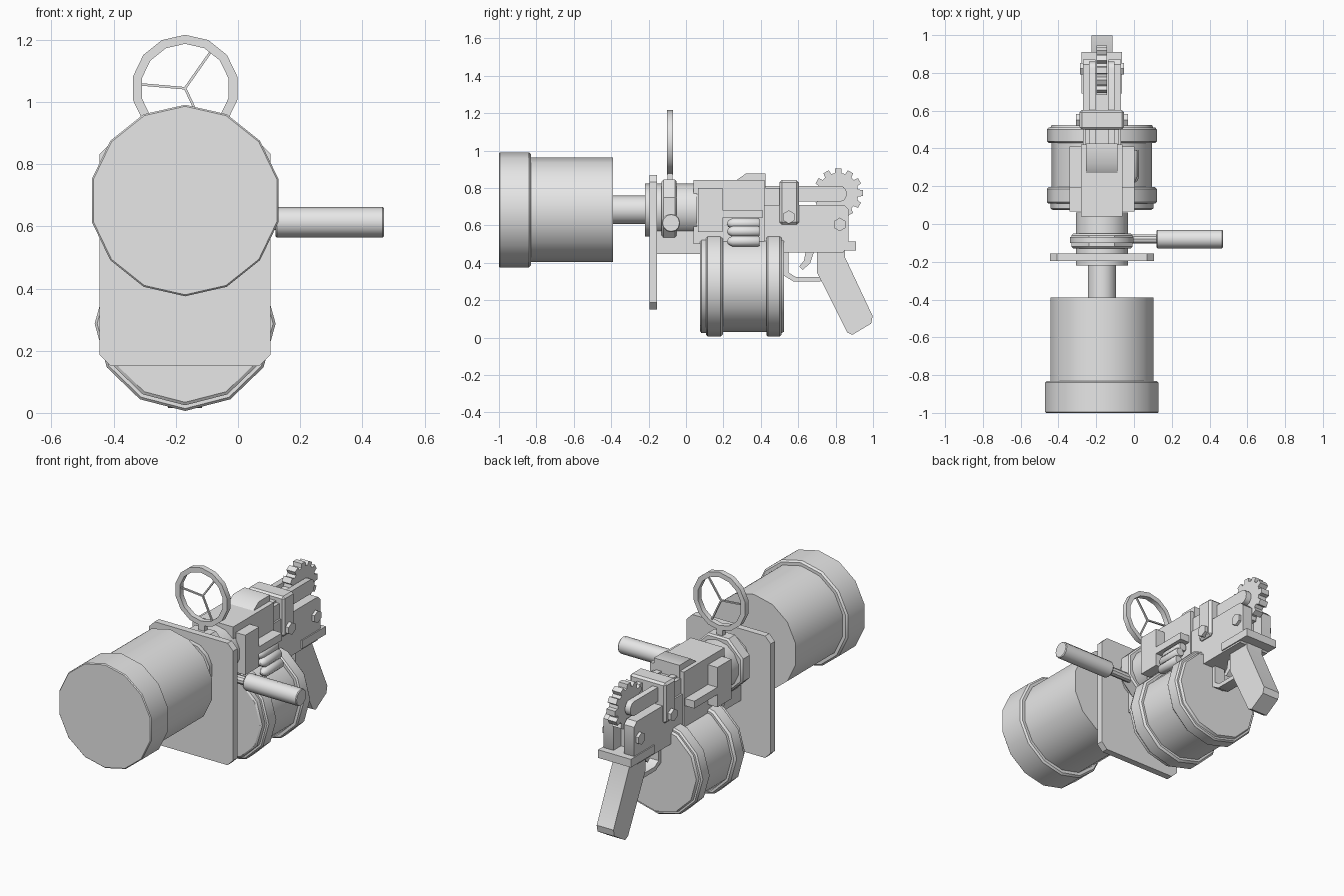
import bpy, bmesh, math
from mathutils import Matrix, Vector

if "Cube" in bpy.data.objects:
    bpy.data.objects.remove(bpy.data.objects["Cube"])

CX, CZ = -0.17, 0.683          # main barrel axis
gray = bpy.data.materials.new("light_gray")
gray.diffuse_color = (0.8, 0.8, 0.8, 1)
gray.use_nodes = True
gray.node_tree.nodes["Principled BSDF"].inputs["Base Color"].default_value = gray.diffuse_color


def finish(name, bm):
    bmesh.ops.recalc_face_normals(bm, faces=bm.faces[:])
    me = bpy.data.meshes.new(name)
    bm.to_mesh(me)
    bm.free()
    me.materials.append(gray)
    for p in me.polygons:
        p.use_smooth = True
    me.set_sharp_from_angle(angle=math.radians(35))
    ob = bpy.data.objects.new(name, me)
    bpy.context.collection.objects.link(ob)
    return ob


def box(name, x, y, z, bevel=0):
    bm = bmesh.new()
    bmesh.ops.create_cube(bm, size=1)
    for v in bm.verts:
        v.co = [(a[0] + a[1]) / 2 + c * (a[1] - a[0]) for a, c in zip((x, y, z), v.co)]
    if bevel:
        bmesh.ops.bevel(bm, geom=bm.edges[:], offset=bevel, segments=1, affect='EDGES')
    return finish(name, bm)


def lathe(name, prof, n, axis='Y', at=(CX, 0, CZ), squash=1.0, turn=0.0):
    """Revolve (position, radius) pairs about an axis, with capped ends."""
    bm = bmesh.new()
    rings = []
    for t, r in prof:
        ring = []
        for i in range(n):
            a = 2 * math.pi * i / n + turn
            s, c = r * math.sin(a), r * math.cos(a) * squash
            co = (s, t, c) if axis == 'Y' else (t, s, c)
            ring.append(bm.verts.new(Vector(co) + Vector(at)))
        rings.append(ring)
    for p, q in zip(rings, rings[1:]):
        for i in range(n):
            j = (i + 1) % n
            bm.faces.new((p[i], p[j], q[j], q[i]))
    bm.faces.new(rings[0])
    bm.faces.new(rings[-1])
    return finish(name, bm)


def prism(name, pts, lo, hi, axis='X'):
    """Extrude an outline: (y, z) along X, or (x, z) along Y."""
    bm = bmesh.new()
    co = [(lo, a, b) if axis == 'X' else (a, lo, b) for a, b in pts]
    f = bm.faces.new([bm.verts.new(c) for c in co])
    ext = bmesh.ops.extrude_face_region(bm, geom=[f])
    d = (hi - lo, 0, 0) if axis == 'X' else (0, hi - lo, 0)
    bmesh.ops.translate(bm, vec=d, verts=[v for v in ext["geom"] if isinstance(v, bmesh.types.BMVert)])
    return finish(name, bm)


# Front canister with its thicker rim, then the barrel
lathe("canister", [(-1, 0.303), (-0.995, 0.308), (-0.84, 0.308), (-0.83, 0.298),
                   (-0.83, 0.28), (-0.39, 0.28)], 14)
lathe("barrel", [(-0.4, 0.076), (-0.2, 0.076)], 14)
lathe("barrel_collar", [(-0.22, 0.141), (0.06, 0.141)], 14)

# Chamfered shield plate
x0, x1, z0, z1, c = -0.445, 0.105, 0.15, 0.87, 0.037
prism("shield_plate", [(x0 + c, z0), (x1 - c, z0), (x1, z0 + c), (x1, z1 - c),
                       (x1 - c, z1), (x0 + c, z1), (x0, z1 - c), (x0, z0 + c)],
      -0.195, -0.155, 'Y')

# Clamp ring around the collar
lathe("clamp_ring", [(-0.13, 0.165), (-0.12, 0.175), (-0.06, 0.175), (-0.05, 0.165)], 8,
      turn=math.pi / 8)

# Side handle
lathe("handle_rod", [(-0.04, 0.025), (0.13, 0.025)], 10, 'X', (0, -0.08, 0.613))
lathe("handle_grip", [(0.12, 0.045), (0.125, 0.049), (0.465, 0.049), (0.47, 0.045)], 12, 'X',
      (0, -0.08, 0.613))

# Ring sight: hoop, spokes, post
SZ, SY = 1.044, -0.085
bm = bmesh.new()
loops = []
for i in range(14):
    a = 2 * math.pi * i / 14
    loops.append([bm.verts.new((CX + r * math.sin(a), y, SZ + r * math.cos(a)))
                  for r, y in ((0.172, SY - 0.016), (0.172, SY + 0.016),
                               (0.143, SY + 0.016), (0.143, SY - 0.016))])
for i in range(14):
    p, q = loops[i], loops[(i + 1) % 14]
    for k in range(4):
        bm.faces.new((p[k], p[(k + 1) % 4], q[(k + 1) % 4], q[k]))
finish("sight_hoop", bm)
for i, deg in enumerate((35, 155, 275)):
    s = box("sight_spoke_%d" % i, (-0.004, 0.004), (-0.005, 0.005), (0, 0.147))
    s.data.transform(Matrix.Translation((CX, SY, SZ)) @ Matrix.Rotation(math.radians(deg), 4, 'Y'))
box("sight_post", (CX - 0.02, CX + 0.02), (SY - 0.014, SY + 0.014), (0.82, 0.885))

# Receiver, underframe and wedge on top
box("receiver", (-0.28, -0.06), (0.04, 0.42), (0.5, 0.842))
box("underframe", (-0.25, -0.09), (-0.16, 0.45), (0.447, 0.6))
prism("top_wedge", [(0.26, 0.835), (0.32, 0.877), (0.425, 0.877), (0.425, 0.78), (0.26, 0.78)],
      -0.255, -0.088)

# Side blocks, port lips and shells
for side in (-1, 1):
    tag = "left" if side < 0 else "right"
    xs = sorted((CX + side * 0.10, CX + side * 0.172))
    box("side_block_" + tag, xs, (0.065, 0.195), (0.565, 0.8))
    box("port_lip_" + tag, xs, (0.19, 0.41), (0.64, 0.683))
for i, (x, z) in enumerate(((-0.03, 0.61), (-0.01, 0.568), (0.0, 0.515))):
    lathe("shell_%d" % i, [(0.22, 0.006), (0.228, 0.018), (0.25, 0.029), (0.385, 0.029),
                           (0.392, 0.024)], 10, at=(x, 0, z))

# Drum magazine with two raised bands
lathe("drum", [(0.075, 0.262), (0.082, 0.272), (0.108, 0.272), (0.108, 0.283), (0.116, 0.291),
               (0.185, 0.291), (0.197, 0.28), (0.197, 0.266), (0.43, 0.266), (0.43, 0.283),
               (0.438, 0.291), (0.5, 0.291), (0.51, 0.283), (0.51, 0.272), (0.525, 0.265)],
      12, at=(CX, 0, 0.287), squash=0.965)

# Rear frame: two cheeks joined by a core, with a slot for the cog
for side in (-1, 1):
    tag = "left" if side < 0 else "right"
    xs = sorted((CX + side * 0.035, CX + side * 0.1))
    prism("cheek_" + tag, [(0.41, 0.455), (0.84, 0.455), (0.87, 0.5), (0.87, 0.685),
                           (0.845, 0.71), (0.41, 0.71)], *xs)
    # rounded arm carrying the cog
    arm = [(0.4, 0.727), (0.4, 0.811)]
    arm += [(0.825 + 0.035 * math.sin(math.radians(a)), 0.769 + 0.042 * math.cos(math.radians(a)))
            for a in range(0, 181, 30)]
    prism("cog_arm_" + tag, arm, *sorted((CX + side * 0.033, CX + side * 0.068)))
    # hexagonal bolts
    for y, z, out, n in ((0.55, 0.645, 0.138, "bracket"), (0.822, 0.605, 0.117, "cheek")):
        lathe("%s_bolt_%s" % (n, tag), [(0, 0.036), (side * (out - 0.07), 0.036)], 6, 'X',
              (CX + side * 0.07, y, z))
box("frame_core", (CX - 0.04, CX + 0.04), (0.4, 0.80), (0.455, 0.65))
box("frame_bridge", (CX - 0.09, CX + 0.09), (0.4, 0.52), (0.65, 0.8))
box("bracket", (CX - 0.118, CX + 0.118), (0.5, 0.603), (0.605, 0.842), 0.012)
box("rear_flange", (CX - 0.107, CX + 0.107), (0.69, 0.91), (0.465, 0.513))

# Cog wheel
cog = []
for i in range(12):
    for off, r in ((-10, 0.108), (-7, 0.132), (7, 0.132), (10, 0.108)):
        a = math.radians(i * 30 + off)
        cog.append((0.814 + r * math.sin(a), 0.773 + r * math.cos(a)))
prism("cog", cog, CX - 0.028, CX + 0.028)

# Grip, trigger and trigger guard
prism("grip", [(0.70, 0.47), (0.85, 0.47), (0.85, 0.43), (0.998, 0.115), (0.99, 0.075),
               (0.89, 0.015), (0.862, 0.028), (0.70, 0.35)], CX - 0.055, CX + 0.055)
prism("trigger", [(0.64, 0.46), (0.63, 0.41), (0.605, 0.38), (0.625, 0.362), (0.665, 0.4),
                  (0.685, 0.46)], CX - 0.018, CX + 0.018)
prism("trigger_guard", [(0.525, 0.46), (0.525, 0.33), (0.575, 0.3), (0.72, 0.3), (0.72, 0.325),
                        (0.585, 0.325), (0.548, 0.348), (0.548, 0.46)], CX - 0.035, CX + 0.035)
